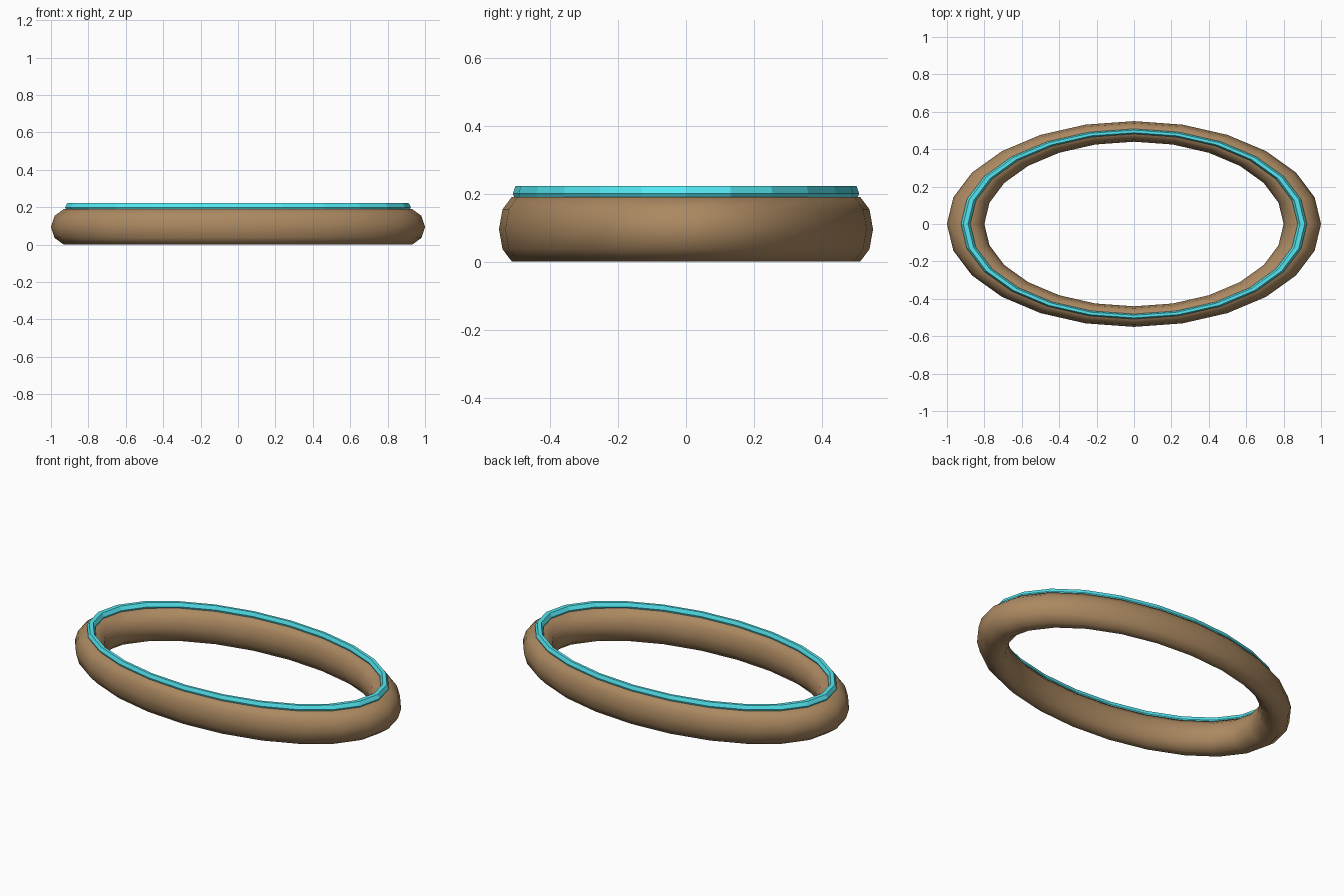
import bpy

if "Cube" in bpy.data.objects:
    bpy.data.objects.remove(bpy.data.objects["Cube"])


def ring(name, minor_radius, sides, z, color, smooth):
    # Oval ring: a torus squashed along y
    bpy.ops.mesh.primitive_torus_add(
        major_segments=24, minor_segments=sides,
        major_radius=0.9, minor_radius=minor_radius, location=(0, 0, z))
    obj = bpy.context.object
    obj.name = name
    obj.scale.y = 0.55
    bpy.ops.object.transform_apply(location=False, rotation=False, scale=True)
    if smooth:
        bpy.ops.object.shade_smooth()
    else:
        bpy.ops.object.shade_flat()
    mat = bpy.data.materials.new(name + "_material")
    mat.diffuse_color = color
    mat.use_nodes = True
    mat.node_tree.nodes["Principled BSDF"].inputs["Base Color"].default_value = mat.diffuse_color
    obj.data.materials.append(mat)
    return obj


# Thick brown body, resting on its lowest facet
ring("oval_rim", 0.1, 10, 0.0951, (0.41, 0.25, 0.12, 1), True)

# Thin cyan trim sunk into the top of the body
ring("glowing_trim", 0.025, 6, 0.2, (0.09, 0.80, 0.88, 1), False)
